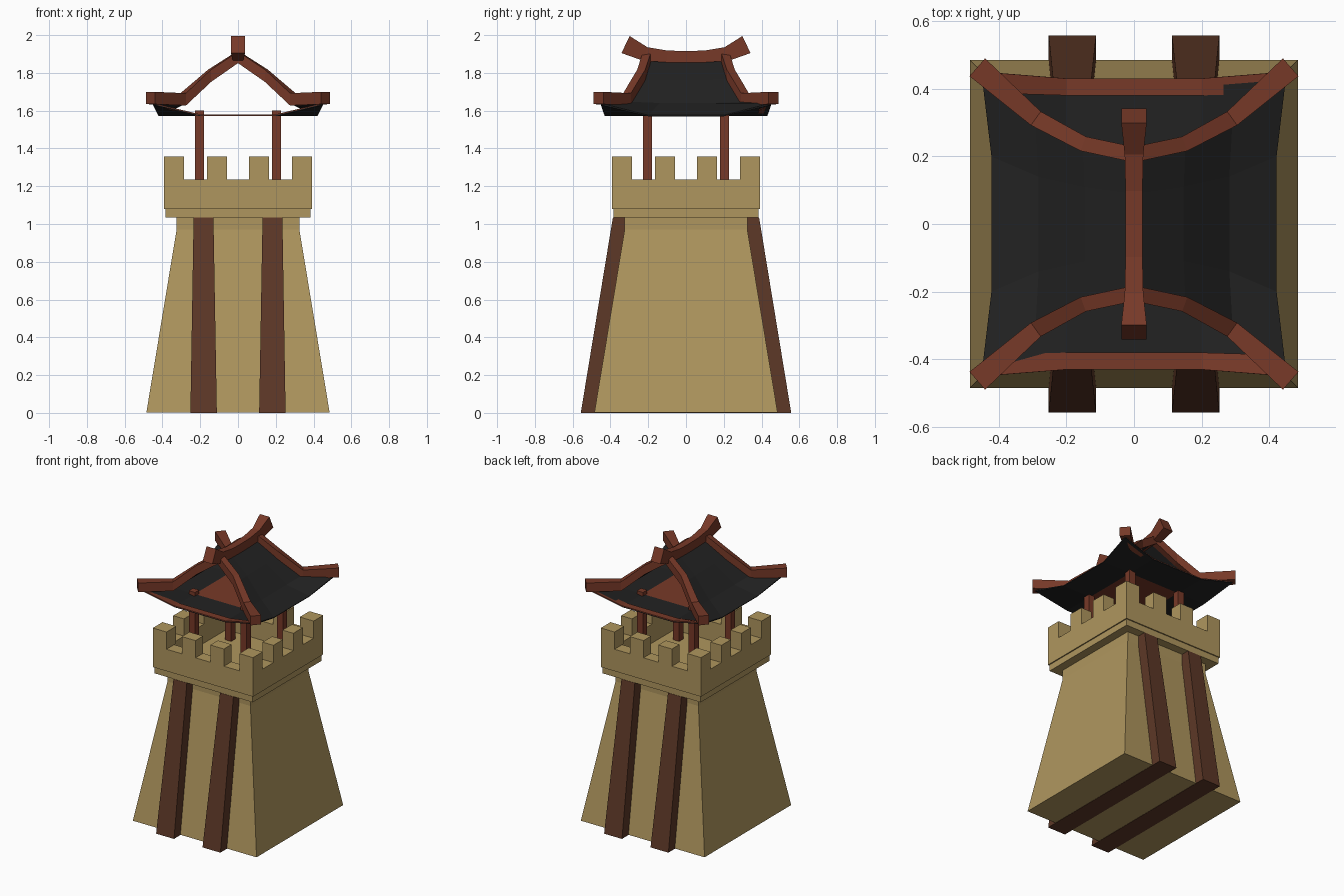
import bpy
import bmesh
from mathutils import Vector

cube = bpy.data.objects.get("Cube")
if cube:
    bpy.data.objects.remove(cube, do_unlink=True)


def material(name, rgb):
    m = bpy.data.materials.new(name)
    m.use_nodes = True
    m.diffuse_color = (*rgb, 1)
    m.node_tree.nodes["Principled BSDF"].inputs["Base Color"].default_value = (*rgb, 1)
    return m


STONE = material("tan stone", (0.43, 0.305, 0.112))
BEAM = material("dark brown timber", (0.108, 0.039, 0.02))
TRIM = material("red brown timber", (0.185, 0.041, 0.021))
TILE = material("charcoal tile", (0.016, 0.016, 0.016))


def build(name, verts, faces, *mats):
    mesh = bpy.data.meshes.new(name)
    mesh.from_pydata([tuple(v) for v in verts], [], faces)
    bm = bmesh.new()
    bm.from_mesh(mesh)
    bmesh.ops.recalc_face_normals(bm, faces=bm.faces)
    bm.to_mesh(mesh)
    bm.free()
    for m in mats:
        mesh.materials.append(m)
    ob = bpy.data.objects.new(name, mesh)
    bpy.context.collection.objects.link(ob)
    return ob


def loft(name, rings, mat):
    """Skin a list of four-point rings and cap both ends."""
    verts = [p for ring in rings for p in ring]
    faces = [(0, 1, 2, 3), tuple(len(verts) - 4 + i for i in range(4))]
    for r in range(len(rings) - 1):
        for i in range(4):
            a, b = r * 4 + i, r * 4 + (i + 1) % 4
            faces.append((a, b, b + 4, a + 4))
    return build(name, verts, faces, mat)


def rect(x0, x1, y0, y1, z):
    return [(x0, y0, z), (x1, y0, z), (x1, y1, z), (x0, y1, z)]


def box(name, x0, x1, y0, y1, z0, z1, mat):
    return loft(name, [rect(x0, x1, y0, y1, z0), rect(x0, x1, y0, y1, z1)], mat)


def sweep(name, path, sizes, mat, upright=True):
    """Sweep a rectangle of (width, height) along a path."""
    pts = [Vector(p) for p in path]
    rings = []
    for i, p in enumerate(pts):
        t = (pts[min(i + 1, len(pts) - 1)] - pts[max(i - 1, 0)]).normalized()
        side = t.cross(Vector((0, 0, 1))).normalized()
        up = Vector((0, 0, 1)) if upright else side.cross(t)
        s, u = side * sizes[i][0] / 2, up * sizes[i][1] / 2
        rings.append([p - s - u, p + s - u, p + s + u, p - s + u])
    return loft(name, rings, mat)


def solidify(ob, thickness, offset=0):
    mod = ob.modifiers.new("thickness", "SOLIDIFY")
    mod.thickness, mod.offset = thickness, offset


# Tapered tower body
loft("tower_body", [rect(-a, a, -a, a, z) for a, z in
                    ((0.485, 0.002), (0.325, 0.97), (0.325, 1.04))], STONE)

# Leaning timber beams that run through the tower front to back
for s, side in ((1, "left"), (-1, "right")):
    loft(side + "_wall_beam", [rect(s * 0.112, s * 0.252, -0.557, 0.557, 0),
                               rect(s * 0.13, s * 0.235, -0.387, 0.387, 1.035)], BEAM)

# Parapet: ledge with floor, ring wall and merlons
W, T, TOP = 0.393, 0.085, 1.235
box("parapet_ledge", -0.385, 0.385, -0.385, 0.385, 1.035, 1.1, STONE)
for s, n in ((-1, "front"), (1, "back")):
    box(n + "_parapet_wall", -W, W, *sorted((s * W, s * (W - T))), 1.08, TOP, STONE)
for s, n in ((1, "left"), (-1, "right")):
    box(n + "_parapet_wall", *sorted((s * W, s * (W - T))), T - W, W - T, 1.08, TOP, STONE)

spans = [(-W, -0.285), (-0.165, -0.058), (0.058, 0.165), (0.285, W)]
for i, (x0, x1) in enumerate(spans):
    for j, (y0, y1) in enumerate(spans):
        if i in (1, 2) and j in (1, 2):
            continue
        if i in (1, 2):
            y0, y1 = (y0, y0 + T) if j == 0 else (y1 - T, y1)
        elif j in (1, 2):
            x0_, x1_ = (x0, x0 + T) if i == 0 else (x1 - T, x1)
            box("merlon", x0_, x1_, y0, y1, TOP, 1.357, STONE)
            continue
        box("merlon", x0, x1, y0, y1, TOP, 1.357, STONE)

# Roof posts
for x in (-0.203, 0.203):
    for y in (-0.203, 0.203):
        box("roof_post", x - 0.024, x + 0.024, y - 0.024, y + 0.024, 1.09, 1.602, TRIM)

# Ceiling: flat middle, corners turned up, timber square between the posts
E, M, C, Z = 0.42, 0.2, 0.45, 1.573
coords = (-1, -0.5, 0.5, 1)


def ceiling_point(u, v):
    if abs(u) == 1 and abs(v) == 1:
        return (u * C, v * C, 1.633)
    return (u * E if abs(u) == 1 else u * M * 2,
            v * (E + 0.01) if abs(v) == 1 else v * M * 2, Z)


grid = [(r * 4 + c, r * 4 + c + 1, r * 4 + c + 5, r * 4 + c + 4)
        for r in range(3) for c in range(3)]
ceiling = build("roof_ceiling", [ceiling_point(u, v) for v in coords for u in coords],
                grid, TILE, TRIM)
ceiling.data.polygons[4].material_index = 1
solidify(ceiling, 0.005)

# Curved roof slopes: rows run from ridge to eave as (x, y at end, z at end, x, y, z inside)
rows = [(0, 0.2, 1.87, 0, 0.09, 1.865),
        (0.15, 0.235, 1.765, 0.145, 0.11, 1.76),
        (0.29, 0.31, 1.645, 0.28, 0.14, 1.638),
        (C, C, 1.637, E, M, Z)]
for s, side in ((1, "left"), (-1, "right")):
    pts = []
    for x, y, z, xm, ym, zm in rows:
        pts += [(s * x, -y, z), (s * xm, -ym, zm), (s * xm, ym, zm), (s * x, y, z)]
    solidify(build(side + "_roof_slope", pts, grid, TILE), 0.006)

# Timber strips along the front and back eaves
for s, n in ((-1, "front"), (1, "back")):
    outer = [(-C, s * C, 1.638), (-M, s * 0.43, Z + 0.005),
             (M, s * 0.43, Z + 0.005), (C, s * C, 1.638)]
    inner = [(-0.36, s * 0.385, 1.604), (-M, s * 0.38, Z + 0.005),
             (M, s * 0.38, Z + 0.005), (0.36, s * 0.385, 1.604)]
    solidify(build(n + "_eave_strip", outer + inner,
                   [(i, i + 1, i + 5, i + 4) for i in range(3)], TRIM), 0.005)

# Hip rafters
for sx in (-1, 1):
    for sy in (-1, 1):
        path = [(0, 0.205, 1.885), (0.15, 0.237, 1.785), (0.29, 0.312, 1.66),
                (0.463, 0.463, 1.667)]
        sweep("hip_rafter", [(sx * x, sy * y, z) for x, y, z in path],
              [(0.045, 0.06), (0.045, 0.065), (0.05, 0.065), (0.07, 0.065)], TRIM)

# Ridge beam with flared, upturned ends
sweep("ridge_beam",
      [(0, -0.32, 1.95), (0, -0.215, 1.9), (0, -0.1, 1.887), (0, 0, 1.885),
       (0, 0.1, 1.887), (0, 0.215, 1.9), (0, 0.32, 1.95)],
      [(0.075, 0.1), (0.055, 0.075)] + [(0.05, 0.062)] * 3 + [(0.055, 0.075), (0.075, 0.1)],
      TRIM, upright=False)
